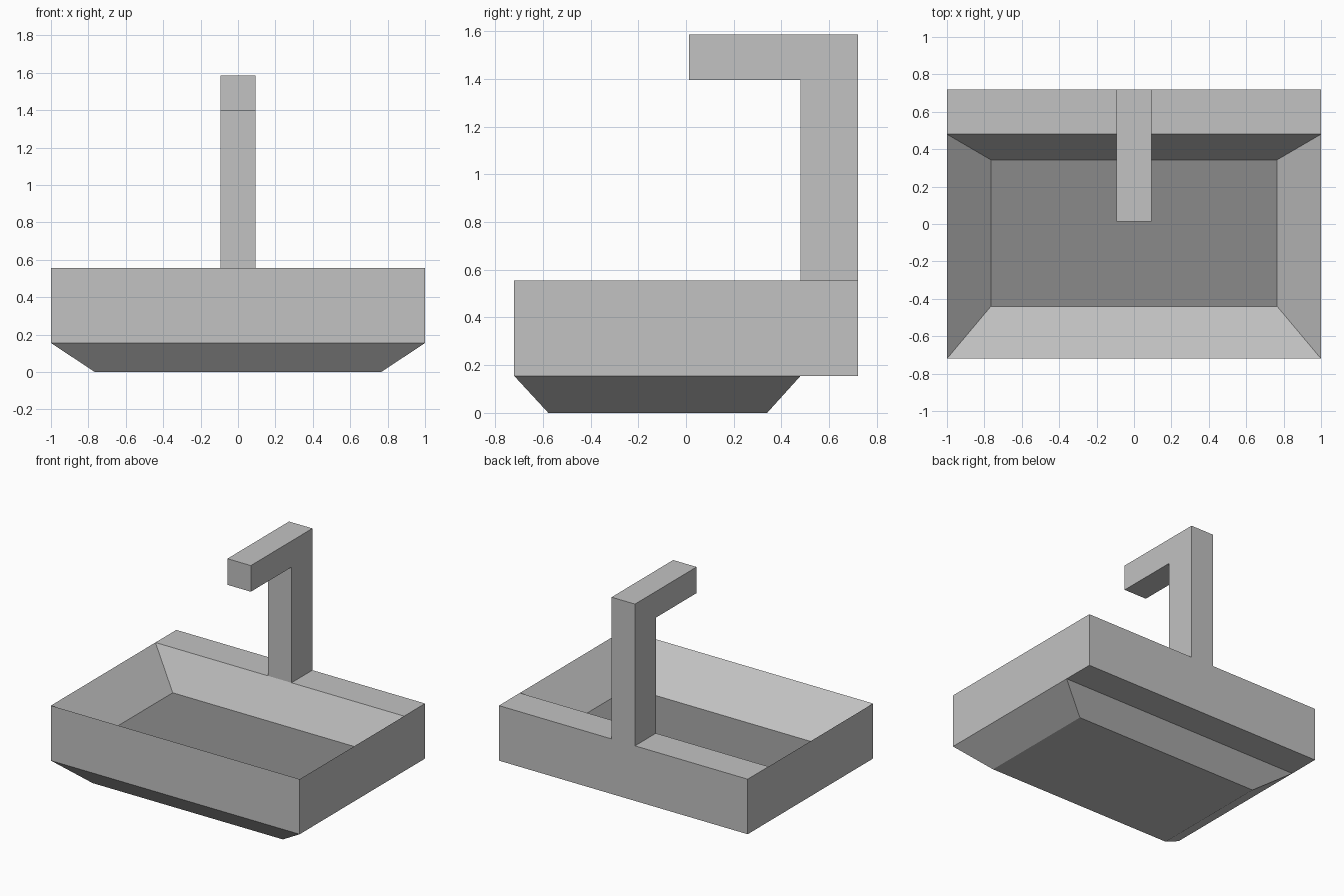
import bpy, bmesh

if "Cube" in bpy.data.objects:
    bpy.data.objects.remove(bpy.data.objects["Cube"])


def material(name, v):
    m = bpy.data.materials.new(name)
    m.diffuse_color = (v, v, v, 1)
    m.use_nodes = True
    m.node_tree.nodes["Principled BSDF"].inputs["Base Color"].default_value = m.diffuse_color
    return m


LIGHT = material("light grey", 0.54)
DARK = material("basin floor grey", 0.255)


def finish(name, bm, mats):
    me = bpy.data.meshes.new(name)
    bm.to_mesh(me)
    bm.free()
    for m in mats:
        me.materials.append(m)
    ob = bpy.data.objects.new(name, me)
    bpy.context.collection.objects.link(ob)
    return ob


def rect(bm, hx, y0, y1, z):
    return [bm.verts.new(p) for p in
            ((-hx, y0, z), (hx, y0, z), (hx, y1, z), (-hx, y1, z))]


# Sink: stacked rectangles from the underside, up the outside, into the basin
bm = bmesh.new()
rings = [rect(bm, *r) for r in (
    (0.765, -0.577, 0.34, 0.0),    # foot
    (1.0, -0.72, 0.48, 0.155),     # top of tapered base
    (1.0, -0.72, 0.72, 0.155),     # underside of rear ledge
    (1.0, -0.72, 0.72, 0.555),     # rim
    (1.0, -0.72, 0.48, 0.555),     # basin opening
    (0.765, -0.44, 0.343, 0.305),  # basin floor
)]
for a, b in zip(rings, rings[1:]):
    for i in range(4):
        j = (i + 1) % 4
        bm.faces.new((a[i], a[j], b[j], b[i]))
bm.faces.new(rings[0][::-1])
floor = bm.faces.new(rings[-1])
floor.material_index = 1
bm.normal_update()
# Drop the zero-width strips where rim and opening share an edge
bmesh.ops.delete(bm, geom=[f for f in bm.faces if f.calc_area() < 1e-5],
                 context='FACES')
finish("sink_basin", bm, [LIGHT, DARK])

# Tap: side profile extruded across x
bm = bmesh.new()
profile = [(0.72, 0.555), (0.72, 1.585), (0.013, 1.585),
           (0.013, 1.395), (0.48, 1.395), (0.48, 0.555)]
face = bm.faces.new([bm.verts.new((-0.094, y, z)) for y, z in profile])
ext = bmesh.ops.extrude_face_region(bm, geom=[face], use_keep_orig=True)
bmesh.ops.translate(bm, vec=(0.188, 0, 0),
                    verts=[g for g in ext["geom"] if isinstance(g, bmesh.types.BMVert)])
bmesh.ops.recalc_face_normals(bm, faces=bm.faces)
finish("tap", bm, [LIGHT])
